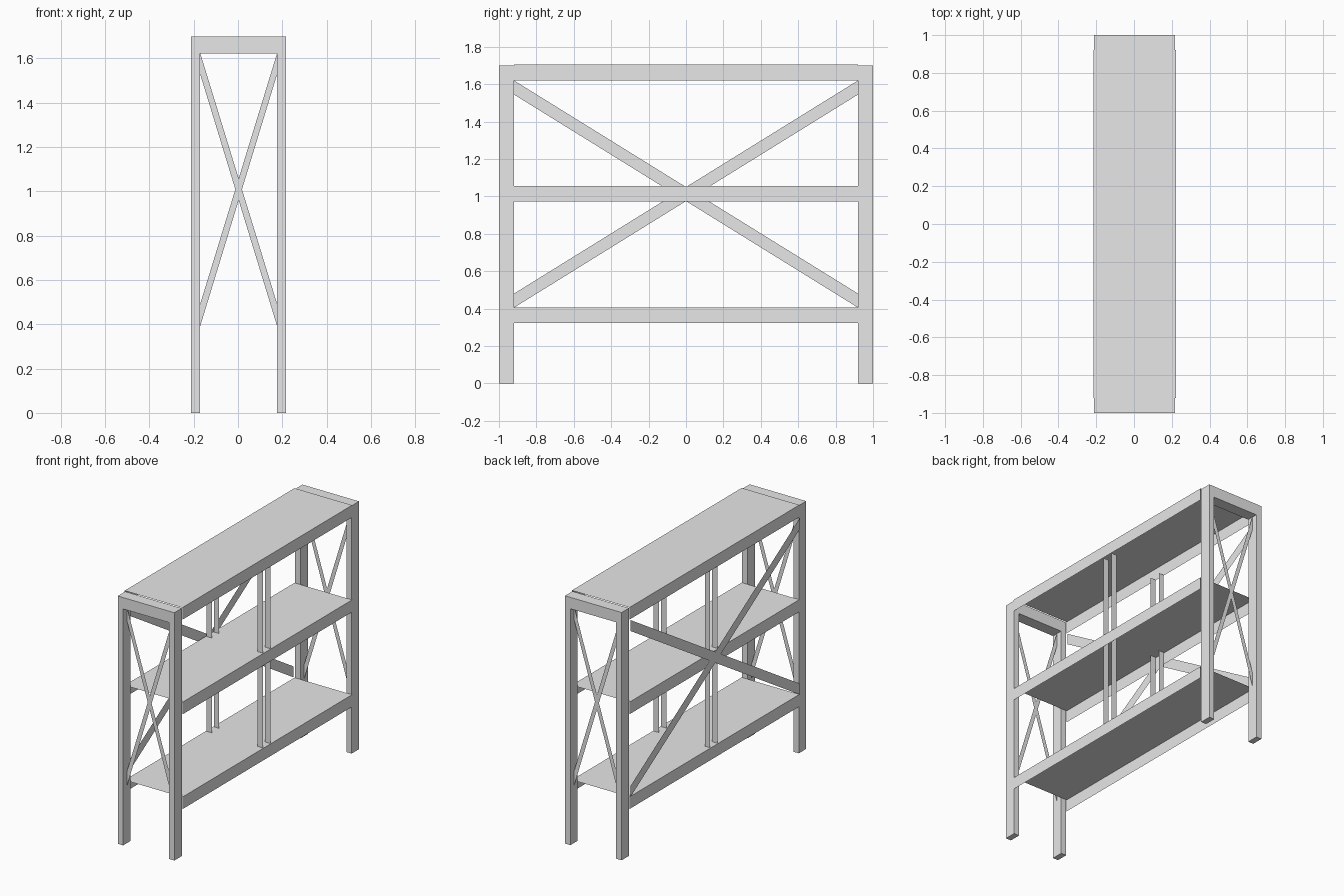
import bpy

if "Cube" in bpy.data.objects:
    bpy.data.objects.remove(bpy.data.objects["Cube"], do_unlink=True)

grey = bpy.data.materials.new("plain_grey")
GREY = (0.8, 0.8, 0.8, 1)
grey.diffuse_color = GREY
grey.use_nodes = True
grey.node_tree.nodes["Principled BSDF"].inputs["Base Color"].default_value = GREY

CX = 0.003                   # frame centre line
OUT, INN = 0.2145, 0.174     # outer and inner leg faces from the centre line
END, BAY = 1.0, 0.92         # outer and inner leg faces along the length
SKIN = 0.2185                # side rails stand just proud of the legs
RAIL = 0.083
LEVELS = {"bottom": 0.405, "middle": 1.055, "top": 1.704}
LEG_TOP = 1.699
SIDES = (("right", -1), ("left", 1))
ENDS = (("front", -1), ("back", 1))


def mesh(name, verts, faces):
    data = bpy.data.meshes.new(name)
    data.from_pydata(verts, [], faces)
    data.materials.append(grey)
    obj = bpy.data.objects.new(name, data)
    bpy.context.collection.objects.link(obj)
    return obj


def box(name, x, y, z):
    """Closed box between two limits on each axis."""
    (x0, x1), (y0, y1), (z0, z1) = sorted(x), sorted(y), sorted(z)
    verts = [(a, b, c) for c in (z0, z1)
             for a, b in ((x0, y0), (x1, y0), (x1, y1), (x0, y1))]
    walls = [(i, (i + 1) % 4, (i + 1) % 4 + 4, i + 4) for i in range(4)]
    return mesh(name, verts, [(3, 2, 1, 0), (4, 5, 6, 7)] + walls)


def sheet(name, axis, at, u, v0, v1):
    """Flat board across an axis; v0 and v1 are its limits at each end of u."""
    pts = [(u[0], v0[0]), (u[1], v1[0]), (u[1], v1[1]), (u[0], v0[1])]
    verts = []
    for p in pts:
        co = list(p)
        co.insert(axis, at)
        verts.append(co)
    return mesh(name, verts, [(0, 1, 2, 3)])


# Legs and the cross rails that cap each end
for end, e in ENDS:
    for side, s in SIDES:
        box(f"{end}_{side}_leg", (CX + s * INN, CX + s * OUT),
            (e * BAY, e * END), (0, LEG_TOP))
    box(f"{end}_top_rail", (CX - INN, CX + INN), (e * BAY, e * END),
        (LEG_TOP - 0.078, LEG_TOP))

# Shelves with a rail along both long sides
for level, z in LEVELS.items():
    span = (-BAY, BAY)
    sheet(f"{level}_shelf", 2, z, (CX - SKIN, CX + SKIN), span, span)
    for side, s in SIDES:
        limits = (z - RAIL, z)
        sheet(f"{level}_{side}_rail", 0, CX + s * SKIN, span, limits, limits)

# Paired boards forming the middle posts
for side, s in SIDES:
    for end, e in ENDS:
        limits = (LEVELS["bottom"], LEVELS["top"] - RAIL)
        sheet(f"middle_{side}_{end}_post", 1, e * 0.04,
              (CX + s * INN, CX + s * OUT), limits, limits)

# Long crossed braces on the right side
low, high = (0.405, 0.48), (1.545, 1.62)
sheet("side_brace_rising", 0, -0.2213, (-BAY, BAY), low, high)
sheet("side_brace_falling", 0, -0.2222, (-BAY, BAY), high, low)

# Crossed braces between the legs at each end
low, high = (0.39, 0.49), (1.53, 1.625)
for end, e in ENDS:
    span = (CX - INN, CX + INN)
    sheet(f"{end}_brace_rising", 1, e * 0.96, span, low, high)
    sheet(f"{end}_brace_falling", 1, e * 0.961, span, high, low)
